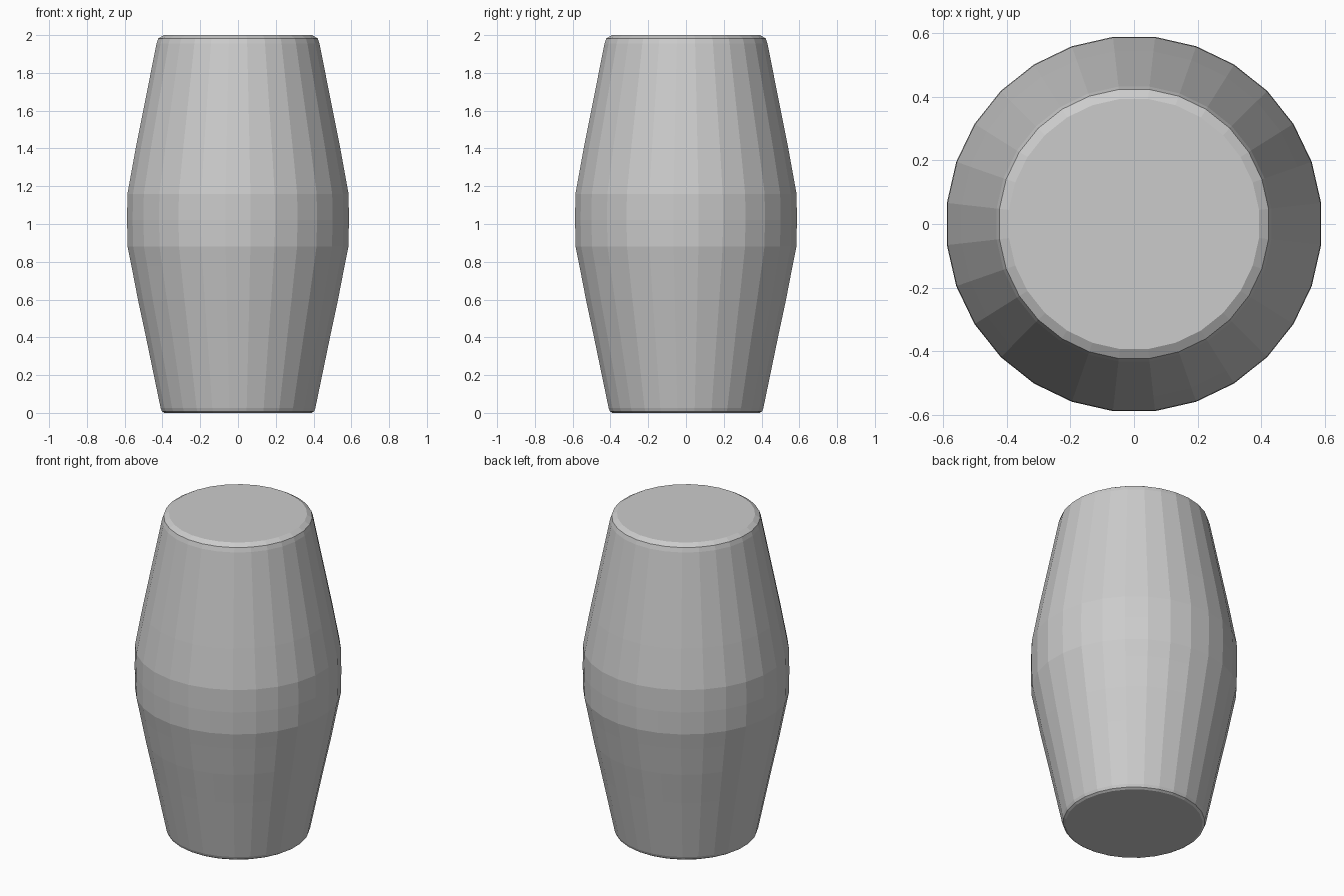
import bpy, bmesh
from math import sin, cos, pi

if "Cube" in bpy.data.objects:
    bpy.data.objects.remove(bpy.data.objects["Cube"])

SIDES = 28
# barrel profile: radius, height
PROFILE = [(0.392, 0.0), (0.405, 0.008), (0.412, 0.025), (0.49, 0.40),
           (0.533, 0.60), (0.568, 0.78), (0.588, 0.88), (0.591, 1.02),
           (0.589, 1.16), (0.545, 1.40), (0.487, 1.69), (0.434, 1.955),
           (0.425, 1.982), (0.395, 2.0)]


def lathe(name, profile, sides):
    bm = bmesh.new()
    rings = []
    for r, z in profile:
        angles = [2 * pi * (i + 0.5) / sides for i in range(sides)]
        rings.append([bm.verts.new((r * cos(a), r * sin(a), z)) for a in angles])
    for low, high in zip(rings, rings[1:]):
        for i in range(sides):
            j = (i + 1) % sides
            bm.faces.new((low[i], low[j], high[j], high[i]))
    # flat end caps
    bm.faces.new(rings[0][::-1])
    bm.faces.new(rings[-1])
    mesh = bpy.data.meshes.new(name)
    bm.to_mesh(mesh)
    bm.free()
    obj = bpy.data.objects.new(name, mesh)
    bpy.context.collection.objects.link(obj)
    return obj


# faceted, closed barrel body
lathe("barrel_body", PROFILE, SIDES)
